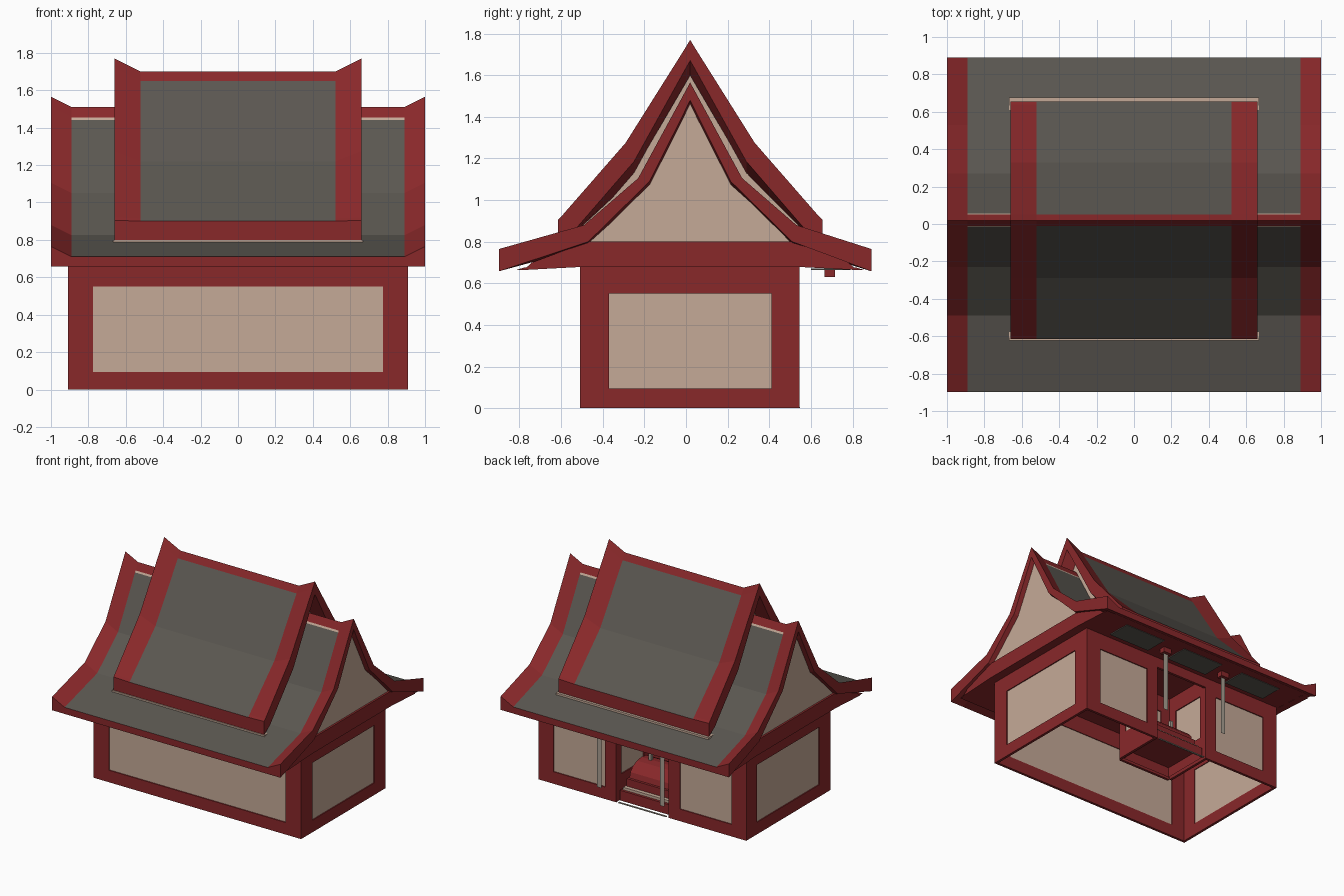
import bpy, bmesh, math

if "Cube" in bpy.data.objects:
    bpy.data.objects.remove(bpy.data.objects["Cube"])

def mat(name, c):
    m = bpy.data.materials.new(name)
    m.diffuse_color = (*c, 1)
    m.use_nodes = True
    m.node_tree.nodes["Principled BSDF"].inputs["Base Color"].default_value = m.diffuse_color
    return m

RED = mat("dark red wood", (0.25, 0.021, 0.023))
TAN = mat("tan plaster", (0.56, 0.40, 0.31))
GREY = mat("grey tiles", (0.103, 0.095, 0.081))
STONE = mat("pale grey post", (0.40, 0.35, 0.29))
YC = 0.02  # ridge line

def finish(bm, name, mats):
    bmesh.ops.recalc_face_normals(bm, faces=bm.faces)
    me = bpy.data.meshes.new(name)
    bm.to_mesh(me)
    bm.free()
    for m in mats:
        me.materials.append(m)
    ob = bpy.data.objects.new(name, me)
    bpy.context.collection.objects.link(ob)
    return ob

def add_box(bm, x0, x1, y0, y1, z0, z1, mi=0):
    v = [bm.verts.new((x, y, z)) for x in (x0, x1) for y in (y0, y1) for z in (z0, z1)]
    for f in ((0, 1, 3, 2), (4, 6, 7, 5), (0, 4, 5, 1), (2, 3, 7, 6), (0, 2, 6, 4), (1, 5, 7, 3)):
        bm.faces.new([v[i] for i in f]).material_index = mi

def box(name, m, *dims):
    bm = bmesh.new()
    add_box(bm, *dims)
    return finish(bm, name, [m])

def framed_wall(name, axis, pos, out, a, z, pa, pz):
    """Red frame with a recessed tan panel; outer face at pos, facing out."""
    bm = bmesh.new()
    def put(a0, a1, z0, z1, d0, d1, mi):
        lo, hi = sorted((pos - out * d0, pos - out * d1))
        if axis == 'y':
            add_box(bm, a0, a1, lo, hi, z0, z1, mi)
        else:
            add_box(bm, lo, hi, a0, a1, z0, z1, mi)
    put(a[0], a[1], z[0], pz[0], 0, .02, 0)
    put(a[0], a[1], pz[1], z[1], 0, .02, 0)
    put(a[0], pa[0], pz[0], pz[1], 0, .02, 0)
    put(pa[1], a[1], pz[0], pz[1], 0, .02, 0)
    put(pa[0], pa[1], pz[0], pz[1], .008, .014, 1)
    return finish(bm, name, [RED, TAN])

def shift(s, d):
    # the wide lower eave is centred on the origin rather than on the ridge
    return s * d + (YC if d < .75 else -.004)

def roof(name, xs, top, bot, tan_line=None):
    """Loft (d, z, lift-at-ends) half profiles, mirrored about the ridge."""
    full = lambda p: [(-1, *q) for q in reversed(p[1:])] + [(1, *q) for q in p]
    t, b = full(top), full(bot)
    ring = t + b[::-1]
    bm = bmesh.new()
    cols = [[bm.verts.new((x, shift(s, d), z + (l if i in (0, 3) else 0)))
             for s, d, z, l in ring] for i, x in enumerate(xs)]
    n, nt = len(ring), len(t)
    for i in range(3):
        for j in range(n):
            k = (j + 1) % n
            f = bm.faces.new((cols[i][j], cols[i][k], cols[i + 1][k], cols[i + 1][j]))
            if i == 1 and j < nt - 1:
                near = min(t[j][1], t[j + 1][1])
                f.material_index = 0 if near == 0 else 2 if near == tan_line else 1
    for c in (cols[0], cols[3]):        # barge ends, in quads
        m = len(b)
        for j in range(m - 1):
            bm.faces.new((c[j], c[j + 1], c[n - 2 - j], c[n - 1 - j]))
    return finish(bm, name, [RED, GREY, TAN])

def gable(name, m, x, th, pts):
    """Symmetric profile about the ridge line, extruded inwards along x."""
    bm = bmesh.new()
    prof = [(YC - d, z) for d, z in pts] + [(YC + d, z) for d, z in reversed(pts) if d > 0]
    f = bm.faces.new([bm.verts.new((x, y, z)) for y, z in prof])
    r = bmesh.ops.extrude_face_region(bm, geom=[f])
    for v in r["geom"]:
        if isinstance(v, bmesh.types.BMVert):
            v.co.x -= math.copysign(th, x)
    finish(bm, name, [m])

# Roofs: both profiles have matching point counts
roof("lower_roof", (-1, -.89, .89, 1),
     [(0, 1.51, .055), (.03, 1.455, .055), (.037, 1.442, .055), (.25, 1.05, .055),
      (.51, .825, .055), (.894, .71, .055)],
     [(0, 1.425, .055), (.02, 1.385, .055), (.03, 1.363, .055), (.195, 1.04, .05),
      (.49, .775, .025), (.894, .658, 0)], tan_line=.03)
roof("upper_roof", (-.66, -.52, .52, .66),
     [(0, 1.70, .07), (.03, 1.65, .07), (.31, 1.22, .055), (.62, .915, .005), (.635, .90, .005)],
     [(0, 1.59, .08), (.02, 1.555, .08), (.27, 1.10, .085), (.56, .83, .02), (.635, .80, 0)])
# pale flashing where the upper roof meets the lower
box("roof_flashing", TAN, -.668, .668, -.622, .675, .785, .80)

# Gables and the beams under them
for s, side in ((-1, "left"), (1, "right")):
    gable(side + "_lower_gable", TAN, s * .965, .02, [(0, 1.475), (.2, 1.085), (.49, .79)])
    gable(side + "_upper_gable", TAN, s * .57, .02, [(0, 1.60), (.28, 1.12), (.56, .84)])
    gable(side + "_gable_beam", RED, s * .98, .06, [(.49, .80), (.76, .70), (.80, .664), (.5, .68)])

# Eave underside with tile panels at the back
gable("soffit", RED, .975, 1.95, [(.52, .70), (.80, .675), (.84, .663), (.52, .68)])
for i, x in enumerate((-.55, 0, .55)):
    box(f"back_soffit_panel_{i}", GREY, x - .18, x + .18, .60, .79, .663, .672)

# Outer walls
Z, PZ = (0, .685), (.095, .55)
framed_wall("front_wall", 'y', -.51, -1, (-.91, .91), Z, (-.775, .775), PZ)
for s, side in ((-1, "left"), (1, "right")):
    framed_wall(side + "_wall", 'x', s * .91, s, (-.51, .545), Z, (-.37, .41), PZ)
    a, p = sorted((s * .23, s * .91)), sorted((s * .33, s * .78))
    framed_wall(side + "_back_wall", 'y', .545, 1, a, Z, p, PZ)
    # alcove sides
    framed_wall(side + "_alcove_wall", 'x', s * .23, -s, (.13, .545), Z, (.2, .48), (.2, .55))
    # hanging flat posts with caps
    x = s * .275
    bm = bmesh.new()
    bm.faces.new([bm.verts.new(c) for c in ((x + .02, .69, .16), (x - .02, .69, .16),
                                            (x - .02, .69, .64), (x + .02, .69, .64))])
    me = finish(bm, side + "_post", [STONE]).data
    if me.polygons[0].normal.y < 0:
        me.flip_normals()
    box(side + "_post_cap", RED, x - .035, x + .035, .665, .715, .63, .67)
framed_wall("alcove_back_wall", 'y', .13, 1, (-.23, .23), Z, (-.15, .15), (.3, .55))
box("door_lintel", RED, -.23, .23, .525, .545, .60, .68)

# Altar in the alcove: hollow stepped base, trim bands, rounded top
def hollow(name, m, *dims):
    bm = bmesh.new()
    add_box(bm, *dims)
    low = [f for f in bm.faces if all(v.co.z < dims[4] + 1e-5 for v in f.verts)]
    bmesh.ops.delete(bm, geom=low, context='FACES_ONLY')
    finish(bm, name, [m])

hollow("altar_base", RED, -.215, .215, .14, .52, .01, .09)
box("door_sill", STONE, -.21, .21, .535, .548, 0, .006)
hollow("altar_trim", TAN, -.2, .2, .15, .50, .09, .11)
hollow("altar_step", RED, -.19, .19, .15, .47, .11, .17)
bm = bmesh.new()
N = 8
ends = [[bm.verts.new((x, .30 + .15 * math.cos(math.pi * i / N), .17 + .11 * math.sin(math.pi * i / N)))
         for i in range(N + 1)] for x in (-.18, .18)]
for i in range(N):
    bm.faces.new((ends[0][i], ends[0][i + 1], ends[1][i + 1], ends[1][i]))
for e in ends:
    bm.faces.new(e)
finish(bm, "altar_top", [RED])
for s, side in ((-1, "left"), (1, "right")):
    box(side + "_altar_post", STONE, s * .1 - .012, s * .1 + .012, .29, .31, .27, .37)
